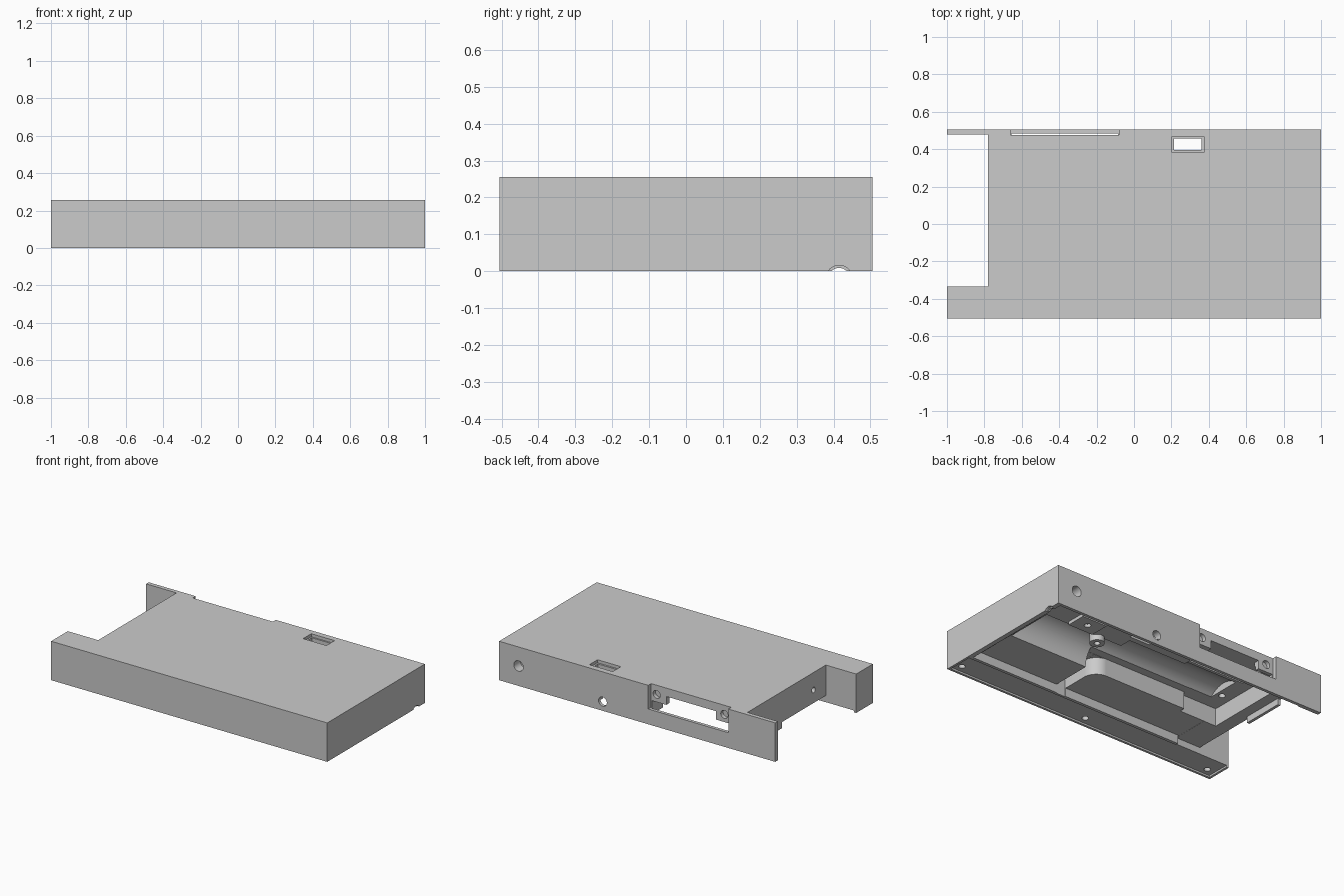
import bpy, bmesh, math
from mathutils import Matrix, Vector

if "Cube" in bpy.data.objects:
    bpy.data.objects.remove(bpy.data.objects["Cube"], do_unlink=True)

grey = bpy.data.materials.new("plain_grey")
grey.use_nodes = True
colour = (0.6, 0.6, 0.6, 1)
grey.diffuse_color = colour
grey.node_tree.nodes["Principled BSDF"].inputs["Base Color"].default_value = colour


def finish(bm, name):
    bmesh.ops.recalc_face_normals(bm, faces=bm.faces)
    mesh = bpy.data.meshes.new(name)
    bm.to_mesh(mesh)
    bm.free()
    mesh.materials.append(grey)
    obj = bpy.data.objects.new(name, mesh)
    bpy.context.collection.objects.link(obj)
    return obj


def box(name, x, y, z):
    """Box from ranges."""
    bm = bmesh.new()
    bmesh.ops.create_cube(bm, size=1)
    for v in bm.verts:
        v.co = [hi if c > 0 else lo for c, (lo, hi) in zip(v.co, (x, y, z))]
    return finish(bm, name)


def rod(name, start, end, radius, sides=32):
    """Cylinder between two points."""
    a, b = Vector(start), Vector(end)
    bm = bmesh.new()
    turn = (b - a).to_track_quat('Z', 'Y').to_matrix().to_4x4()
    bmesh.ops.create_cone(bm, cap_ends=True, segments=sides, radius1=radius,
                          radius2=radius, depth=(b - a).length,
                          matrix=Matrix.Translation((a + b) / 2) @ turn)
    return finish(bm, name)


def cut(target, tool):
    mod = target.modifiers.new("shape", 'BOOLEAN')
    mod.operation, mod.solver, mod.object = 'DIFFERENCE', 'EXACT', tool
    deps = bpy.context.evaluated_depsgraph_get()
    mesh = bpy.data.meshes.new_from_object(target.evaluated_get(deps))
    target.modifiers.remove(mod)
    target.data = mesh
    bpy.data.objects.remove(tool, do_unlink=True)


shell = box("housing_shell", (-1, 1), (-.505, .505), (0, .255))


def cut_box(*args):
    cut(shell, box("cutter", *args))


def cut_rod(*args, **kw):
    cut(shell, rod("cutter", *args, **kw))


# Open bay at the right end
cut_box((-1.1, -.78), (-.333, .478), (-.1, .4))
# Shallow underside recess, with a step left along the front
cut_box((-.85, -.59), (-.332, .484), (-.1, .055))
cut_box((-.6, .97), (-.305, .485), (-.1, .056))
# Front flange set slightly inside the rim
cut_box((-.985, .985), (-.49, -.325), (-.1, .012))
# Deep pockets: main tray, round channel, square end tray
cut_box((-.45, .335), (-.045, .36), (-.1, .17))
cut_rod((-.58, .12, .055), (.9, .12, .055), .16, sides=48)
cut_box((-.69, -.42), (-.08, .45), (-.1, .171))
# Cable passage to the front, with a rounded inner corner
cut_box((.265, .334), (-.31, .1), (-.1, .169))
corner = box("cutter", (.18, .27), (-.135, -.04), (-.1, .168))
cut(corner, rod("cutter", (.175, -.135, -.2), (.175, -.135, .3), .0902, sides=48))
cut(shell, corner)
# Connector space behind the back wall, wider below the screw brackets
cut_box((-.62, -.13), (.25, .44), (-.1, .2))
cut_box((-.655, -.085), (.25, .4835), (-.1, .145))
# Slot through the top plate with a stepped rim
cut_box((.215, .362), (.395, .457), (-.1, .4))
cut_box((.204, .373), (.383, .467), (.235, .3))
# Connector window in the back wall
cut_box((-.66, -.08), (.475, .6), (.1, .4))
cut_box((-.55, -.19), (.4, .6), (.101, .2))
for x in (-.12, -.61):
    cut_rod((x, .45, .195), (x, .6, .195), .026)
# Round holes in the back wall
cut_rod((.86, .44, .13), (.86, .6, .13), .034)
cut_rod((.25, .42, .06), (.25, .6, .06), .03)
# Half-round cable exit with a stepped mouth in the left wall
cut_rod((.9, .415, -.02), (1.1, .415, -.02), .029)
cut_rod((.985, .415, -.02), (1.1, .415, -.02), .036)
# Blind hole in the bay wall
cut_rod((-.85, -.206, .14), (-.74, -.206, .14), .018)
# Screw holes along the front flange and in the end tray
for x in (-.93, 0, .94):
    cut_rod((x, -.443, -.05), (x, -.443, .05), .02)
cut_rod((-.62, .06, .1), (-.62, .06, .21), .02)

# Raised mounting plate with a screw hole
mount = box("rear_mount_plate", (.57, .75), (.3, .43), (.035, .06))
cut(mount, rod("cutter", (.66, .365, 0), (.66, .365, .055), .02))

# Round screw post beside the channel
post = rod("screw_post", (.5, .26, .02), (.5, .26, .18), .045)
cut(post, rod("cutter", (.5, .26, -.02), (.5, .26, .08), .018))

parts = [shell, mount, post,
         box("bay_lip", (-.779, -.76), (.12, .4), (.014, .075))]
# Short locating teeth along the left rim
for i in range(3):
    y = -.24 + i * .2
    parts.append(box("left_rim_tooth", (.955, .975), (y, y + .13), (.012, .06)))

for obj in bpy.context.selected_objects:
    obj.select_set(False)
for obj in parts:
    obj.select_set(True)
bpy.context.view_layer.objects.active = shell
bpy.ops.object.shade_smooth_by_angle(angle=math.radians(30))
